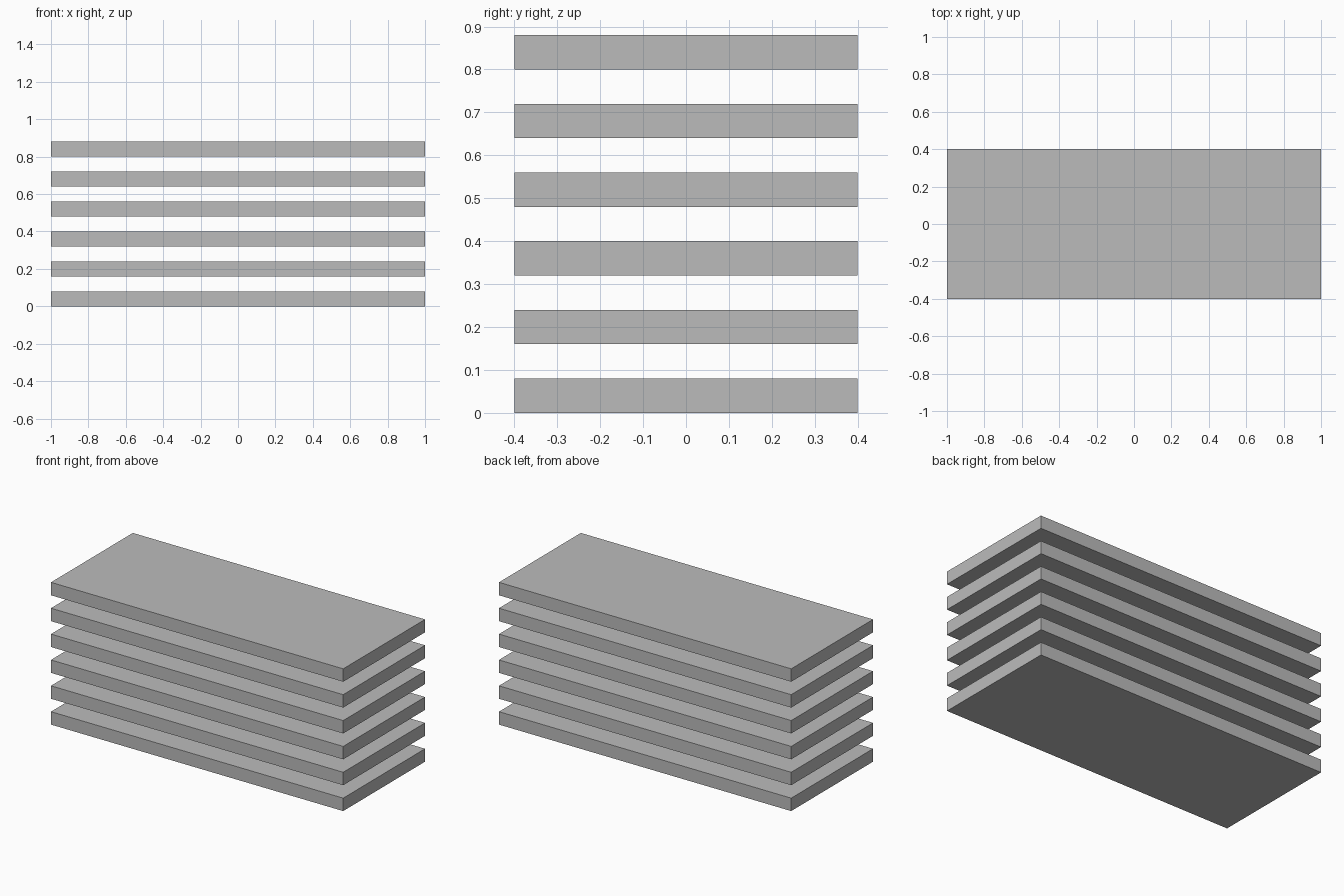
import bpy

# Remove the default cube
cube = bpy.data.objects.get("Cube")
if cube:
    bpy.data.objects.remove(cube, do_unlink=True)

LENGTH, DEPTH, THICKNESS = 2.0, 0.8, 0.08
SPACING = 0.16
COUNT = 6

# Plain grey surface
grey = bpy.data.materials.new("grey")
grey.use_nodes = True
colour = (0.5, 0.5, 0.5, 1.0)
grey.diffuse_color = colour
grey.node_tree.nodes["Principled BSDF"].inputs["Base Color"].default_value = colour


def add_slab(name, bottom):
    """Flat rectangular board whose underside sits at the given height."""
    bpy.ops.mesh.primitive_cube_add(size=1, location=(0, 0, bottom + THICKNESS / 2))
    slab = bpy.context.object
    slab.name = slab.data.name = name
    slab.scale = (LENGTH, DEPTH, THICKNESS)
    bpy.ops.object.transform_apply(location=False, rotation=False, scale=True)
    slab.data.materials.append(grey)
    return slab


# Evenly spaced stack of boards
for i in range(COUNT):
    add_slab(f"board_{i + 1}", i * SPACING)
